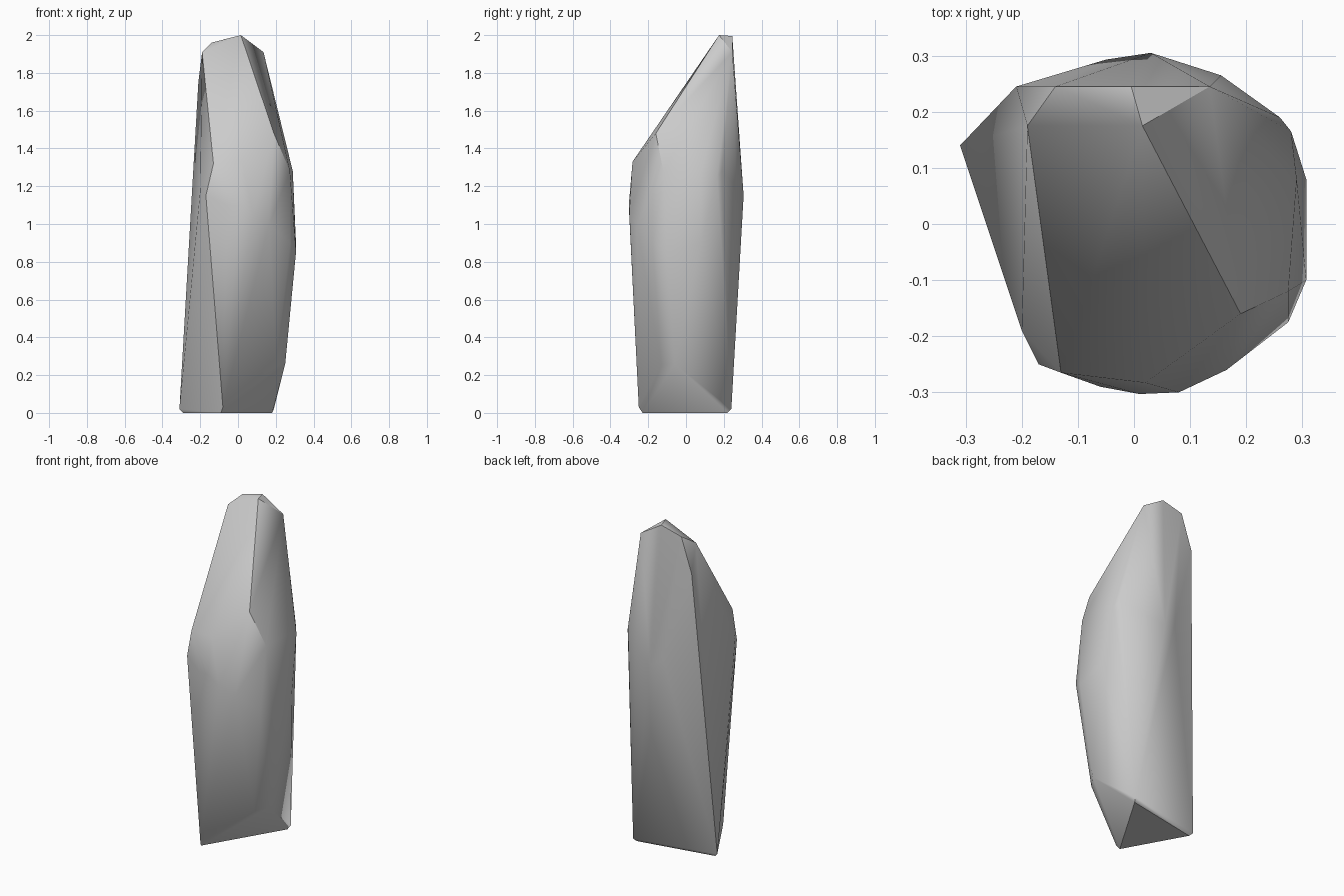
import bpy
import bmesh
import math
from mathutils import Vector

# Remove the default cube
default_cube = bpy.data.objects.get("Cube")
if default_cube:
    bpy.data.objects.remove(default_cube, do_unlink=True)


def make_material(name, colour):
    material = bpy.data.materials.new(name)
    material.use_nodes = True
    material.diffuse_color = colour
    shader = material.node_tree.nodes["Principled BSDF"]
    shader.inputs["Base Color"].default_value = colour
    shader.inputs["Roughness"].default_value = 0.9
    return material


def make_hull(name, corner_rings, material):
    """Wrap a convex skin around rings of corners given in hundredths."""
    mesh = bpy.data.meshes.new(name)
    bm = bmesh.new()
    for ring in corner_rings:
        for corner in ring:
            bm.verts.new(Vector(corner) / 100)
    hull = bmesh.ops.convex_hull(bm, input=bm.verts[:])
    # Drop any corner that ended up inside the skin
    inside = {item for item in hull["geom_interior"] + hull["geom_unused"]
              if isinstance(item, bmesh.types.BMVert)}
    bmesh.ops.delete(bm, geom=list(inside), context="VERTS")
    # Merge nearly flat neighbours into broad planes
    bmesh.ops.dissolve_limit(bm, angle_limit=math.radians(1),
                             verts=bm.verts[:], edges=bm.edges[:])
    bmesh.ops.recalc_face_normals(bm, faces=bm.faces[:])
    bm.to_mesh(mesh)
    bm.free()
    mesh.materials.append(material)
    rock = bpy.data.objects.new(name, mesh)
    bpy.context.collection.objects.link(rock)
    return rock


# Three-cornered foot with a slightly worn lower rim
foot = [(-31, 14, 2), (-8, -25, 3), (19, 24, 2),
        (-29, 13, 0), (-9, -23, 0), (18, 22, 0)]

# Chipped lower corner
chip = [(25, -6, 26), (20, -13, 25)]

# Rounded belt around the widest part
belt = [(-20, -19, 118), (-17, -25, 115), (-6, -29, 110), (1, -30.3, 110),
        (8, -30, 105), (16.5, -26, 100), (27.5, -17.5, 90),
        (30.7, -10, 85), (30.7, 8, 90), (28, 16.5, 125),
        (26, 19, 128), (15.5, 26.5, 120), (3, 30.5, 115), (-5, 29.3, 120)]

# Shoulder below the long slanted front plane
shoulder = [(-13, -26.5, 132), (2, -28.3, 133), (19, -16, 148),
            (27.5, -12, 128), (29, 8, 128)]

# Small faceted crown
crown = [(-21, 24.5, 175), (-19, 17.5, 191), (-14, 24.5, 196),
         (1.5, 17.5, 200), (-0.5, 24.5, 199.5), (13.5, 24.5, 191)]

stone_grey = make_material("stone grey", (0.6, 0.6, 0.6, 1))
rock = make_hull("standing_rock", [foot, chip, belt, shoulder, crown], stone_grey)

# Soft shading across shallow angles, crisp main edges
bpy.ops.object.select_all(action="DESELECT")
rock.select_set(True)
bpy.context.view_layer.objects.active = rock
bpy.ops.object.shade_smooth_by_angle(angle=math.radians(35))
